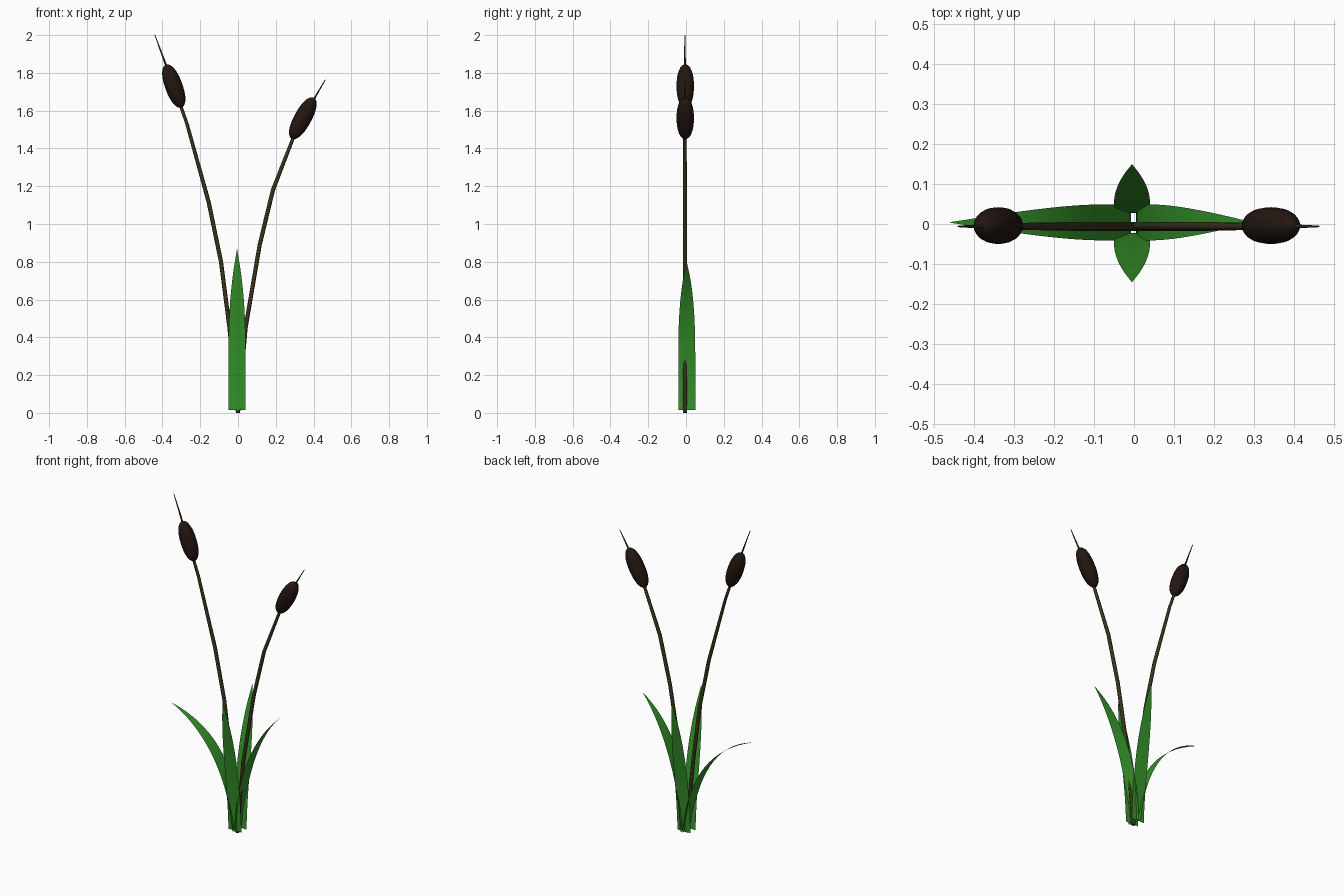
import bpy, bmesh, math
from mathutils import Vector
from mathutils.geometry import interpolate_bezier

if "Cube" in bpy.data.objects:
    bpy.data.objects.remove(bpy.data.objects["Cube"])


def material(name, color):
    m = bpy.data.materials.new(name)
    m.diffuse_color = (*color, 1)
    m.use_nodes = True
    m.node_tree.nodes["Principled BSDF"].inputs["Base Color"].default_value = m.diffuse_color
    return m


GREEN = material("leaf_green", (0.037, 0.30, 0.024))
STEM = material("stem_brown", (0.045, 0.032, 0.012))
HEAD = material("seed_brown", (0.017, 0.008, 0.005))


def finish(name, bm, mat, angle=50):
    me = bpy.data.meshes.new(name)
    bm.to_mesh(me)
    bm.free()
    me.materials.append(mat)
    ob = bpy.data.objects.new(name, me)
    bpy.context.collection.objects.link(ob)
    bpy.ops.object.select_all(action='DESELECT')
    bpy.context.view_layer.objects.active = ob
    ob.select_set(True)
    bpy.ops.object.shade_smooth_by_angle(angle=math.radians(angle))
    return ob


def sweep(name, path, radii, sides, mat, y=-0.006):
    """Round tube along an (x, z) path with one radius per point."""
    bm = bmesh.new()
    pts = [Vector((x, y, z)) for x, z in path]
    rings = []
    for i, (p, r) in enumerate(zip(pts, radii)):
        t = (pts[min(i + 1, len(pts) - 1)] - pts[max(i - 1, 0)]).normalized()
        side = Vector((t.z, 0, -t.x))
        ring = []
        for k in range(sides):
            a = 2 * math.pi * k / sides
            ring.append(bm.verts.new(p + r * (side * math.cos(a) + Vector((0, math.sin(a), 0)))))
        rings.append(ring)
    for a, b in zip(rings, rings[1:]):
        for k in range(sides):
            n = (k + 1) % sides
            bm.faces.new((a[k], a[n], b[n], b[k]))
    bm.faces.new(rings[0][::-1])
    bm.faces.new(rings[-1])
    bmesh.ops.recalc_face_normals(bm, faces=bm.faces)
    return finish(name, bm, mat)


def seed_head(name, x, z, tilt, length, radius):
    """Blunt spindle around the stem."""
    path, radii = [], []
    for i in range(17):
        u = -math.cos(math.pi * i / 16)
        path.append((x + u * length * math.sin(tilt), z + u * length * math.cos(tilt)))
        radii.append(max(radius * (1 - abs(u) ** 2.3) ** (1 / 2.1), 0.004))
    return sweep(name, path, radii, 20, HEAD, y=-0.004)


def width_at(t):
    return 0.045 * max(1 - max(0, (t - 0.35) / 0.65) ** 2.3, 0.02)


def leaf(name, bezier, across, offset):
    """Flat blade swept along a bezier, narrowing to the tip."""
    bm = bmesh.new()
    pts = interpolate_bezier(*[Vector(p) for p in bezier], 20)
    across = Vector(across)
    rows = []
    for i, p in enumerate(pts):
        c, w = p + Vector(offset), width_at(i / 19)
        rows.append([bm.verts.new(c + across * w * s) for s in (-1, 0, 1)])
    for a, b in zip(rows, rows[1:]):
        for k in range(2):
            bm.faces.new((a[k], a[k + 1], b[k + 1], b[k]))
    return finish(name, bm, GREEN)


# stems
radii = [0.011, 0.011, 0.011, 0.011, 0.009, 0.008, 0.002]
sweep("left_stem", [(0, 0), (-0.045, 0.45), (-0.09, 0.80), (-0.155, 1.115),
                    (-0.27, 1.53), (-0.34, 1.73), (-0.44, 2.0)], radii, 8, STEM)
sweep("right_stem", [(0, 0), (0.04, 0.45), (0.115, 0.89), (0.185, 1.18),
                     (0.29, 1.45), (0.343, 1.56), (0.463, 1.765)], radii, 8, STEM)

# seed heads
seed_head("left_seed_head", -0.34, 1.73, math.radians(-20), 0.121, 0.046)
seed_head("right_seed_head", 0.343, 1.56, math.radians(28.5), 0.123, 0.046)

# side leaves
leaf("left_leaf", [(-0.008, 0, 0.015), (-0.04, 0, 0.30), (-0.15, 0, 0.58), (-0.46, 0, 0.683)],
     (0, 1, 0), (0, 0.004, 0))
leaf("right_leaf", [(0.005, 0, 0.015), (0.01, 0, 0.27), (0.09, 0, 0.61), (0.297, 0, 0.795)],
     (0, 1, 0), (0, 0.004, 0))

# front and back leaves
for name, s in (("front_leaf", -1), ("back_leaf", 1)):
    leaf(name, [(0, 0.025 * s, 0.015), (0, 0.035 * s, 0.30), (0, 0.09 * s, 0.60), (0, 0.147 * s, 0.865)],
         (1, 0, 0), (-0.005, 0.002, 0))
